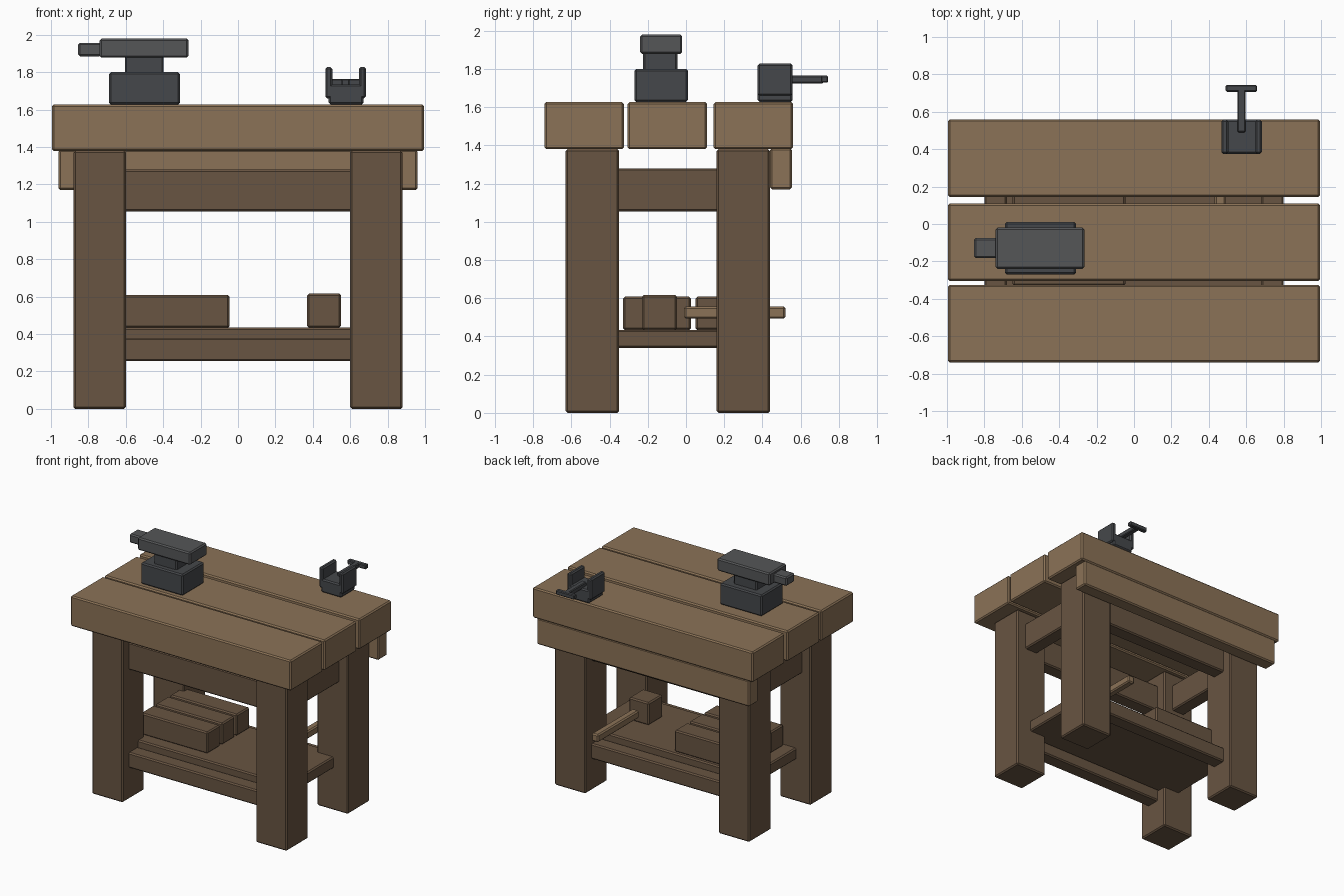
import bpy

if "Cube" in bpy.data.objects:
    bpy.data.objects.remove(bpy.data.objects["Cube"])


def material(name, rgb):
    m = bpy.data.materials.new(name)
    m.diffuse_color = (*rgb, 1)
    m.use_nodes = True
    m.node_tree.nodes["Principled BSDF"].inputs["Base Color"].default_value = m.diffuse_color
    return m


TOP = material("light_wood", (0.26, 0.17, 0.095))
DARK = material("dark_wood", (0.14, 0.09, 0.054))
IRON = material("dark_iron", (0.06, 0.064, 0.07))
STEEL = material("worn_steel", (0.09, 0.093, 0.097))


def box(name, x, y, z, mat, bevel=0.01):
    """Chamfered block given by its (min, max) range on each axis."""
    bpy.ops.mesh.primitive_cube_add(
        size=1, location=[(a + b) / 2 for a, b in (x, y, z)])
    ob = bpy.context.object
    ob.name = name
    ob.scale = [b - a for a, b in (x, y, z)]
    bpy.ops.object.transform_apply(location=False, rotation=False, scale=True)
    ob.data.materials.append(mat)
    mod = ob.modifiers.new("chamfer", "BEVEL")
    mod.width = bevel
    mod.segments = 1
    return ob


# Table top: three thick planks and a rear apron
for i, y in enumerate((-0.74, -0.305, 0.145)):
    box(f"top_plank_{i + 1}", (-0.995, 0.995), (y, y + 0.415), (1.38, 1.627), TOP)
box("rear_apron", (-0.96, 0.96), (0.44, 0.555), (1.17, 1.385), TOP)

# Legs, with upper and lower long rails joining each pair
for row, y in (("front", -0.49), ("back", 0.30)):
    for side, x in (("left", -0.74), ("right", 0.74)):
        box(f"{row}_{side}_leg", (x - 0.14, x + 0.14), (y - 0.14, y + 0.14), (0, 1.38), DARK)
    box(f"{row}_upper_rail", (-0.62, 0.62), (y - 0.06, y + 0.06), (1.055, 1.28), DARK)
    box(f"{row}_lower_rail", (-0.62, 0.62), (y - 0.06, y + 0.06), (0.255, 0.38), DARK)

# Side rails
for side, x in (("left", -0.74), ("right", 0.74)):
    box(f"{side}_side_rail", (x - 0.06, x + 0.06), (-0.37, 0.18), (1.055, 1.28), DARK)

# Lower shelf
box("shelf", (-0.75, 0.75), (-0.43, 0.24), (0.34, 0.435), DARK)

# Timber blocks stored on the shelf
for i in range(3):
    y = -0.33 + 0.19 * i
    box(f"timber_block_{i + 1}", (-0.65, -0.045), (y, y + 0.165), (0.433, 0.608), DARK)

# Mallet
box("mallet_head", (0.37, 0.55), (-0.23, -0.047), (0.433, 0.617), DARK)
box("mallet_handle", (0.43, 0.49), (-0.01, 0.52), (0.493, 0.557), TOP)

# Anvil
box("anvil_base", (-0.69, -0.31), (-0.27, 0.01), (1.627, 1.80), IRON)
box("anvil_waist", (-0.605, -0.397), (-0.225, -0.045), (1.79, 1.89), IRON)
box("anvil_face", (-0.74, -0.265), (-0.24, -0.02), (1.878, 1.98), STEEL)
box("anvil_horn", (-0.855, -0.73), (-0.183, -0.075), (1.885, 1.957), STEEL)

# Vise
box("vise_base", (0.485, 0.67), (0.375, 0.558), (1.627, 1.735), IRON)
for side, x in (("left", 0.467), ("right", 0.647)):
    box(f"vise_{side}_jaw", (x, x + 0.037), (0.375, 0.558), (1.66, 1.828), IRON)
box("vise_screw", (0.553, 0.597), (0.49, 0.72), (1.725, 1.765), IRON, 0.006)
box("vise_handle", (0.49, 0.657), (0.707, 0.743), (1.728, 1.765), IRON, 0.006)
